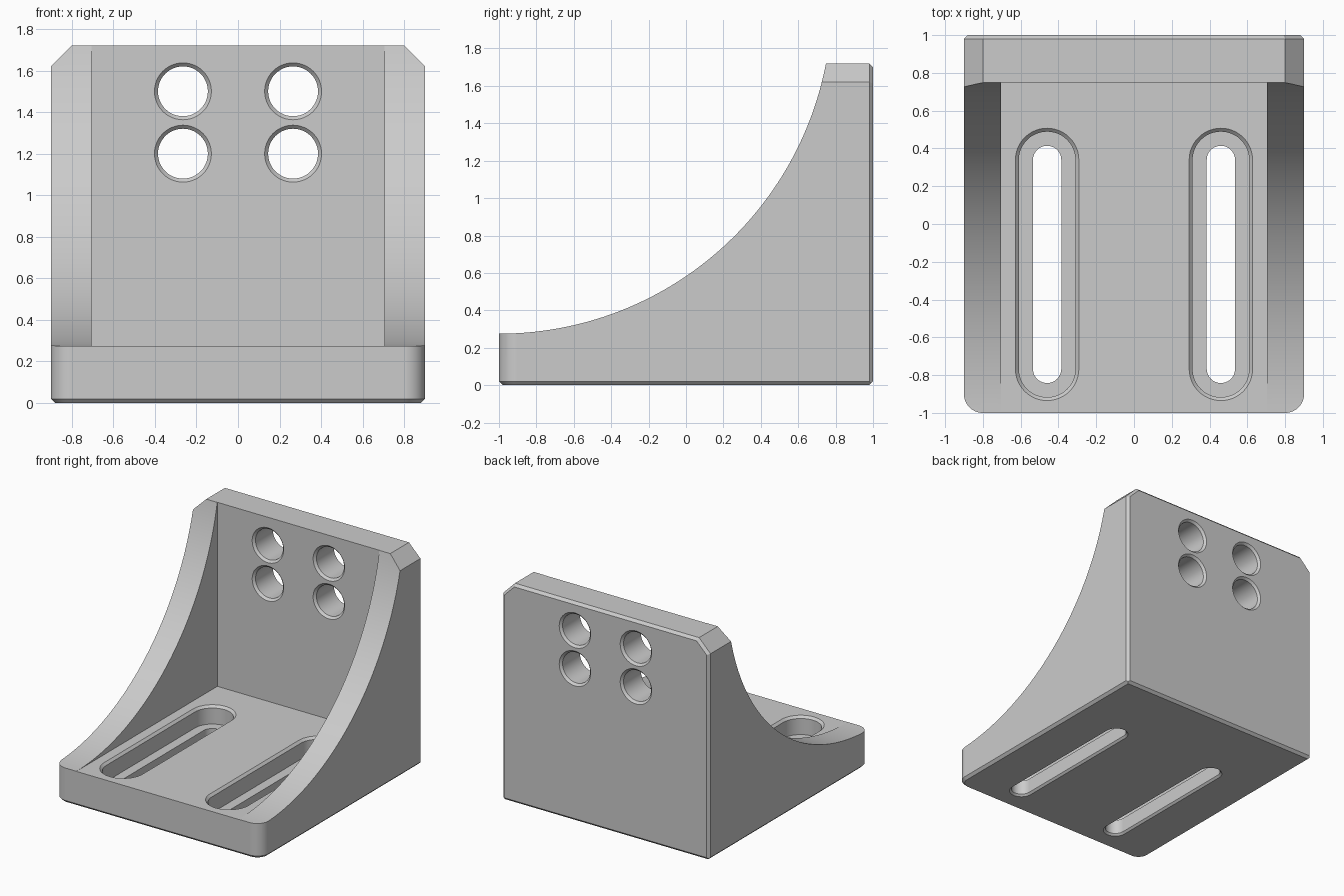
import bpy, bmesh
from math import pi, sin, cos, acos, radians
from mathutils import Matrix, Vector

cube = bpy.data.objects.get("Cube")
if cube:
    bpy.data.objects.remove(cube)

grey = bpy.data.materials.new("light grey")
grey.use_nodes = True
grey.diffuse_color = (0.6, 0.6, 0.6, 1)
grey.node_tree.nodes["Principled BSDF"].inputs["Base Color"].default_value = (0.6, 0.6, 0.6, 1)

HALF_W, HEIGHT, FLOOR, PLATE_Y = 0.9, 1.72, 0.274, 0.75
EDGE, CLIP, ROUND = 0.02, 0.1, 0.1


def make_object(name, bm):
    bmesh.ops.recalc_face_normals(bm, faces=bm.faces)
    mesh = bpy.data.meshes.new(name)
    bm.to_mesh(mesh)
    bm.free()
    mesh.materials.append(grey)
    obj = bpy.data.objects.new(name, mesh)
    bpy.context.collection.objects.link(obj)
    return obj


def slice_off(bm, point, normal):
    """Remove everything beyond a plane and close the cut."""
    bmesh.ops.bisect_plane(bm, geom=bm.verts[:] + bm.edges[:] + bm.faces[:], dist=1e-5,
                           plane_co=point, plane_no=normal, clear_outer=True)
    bmesh.ops.holes_fill(bm, edges=[e for e in bm.edges if e.is_boundary], sides=0)


def slot_cutter(name, levels, half_len, matrix):
    """Stack of stadium outlines (height, radius), lofted into one solid."""
    bm = bmesh.new()
    n = 24
    rings = []
    for z, r in levels:
        ring = []
        for side in (1, -1):
            for i in range(n + 1):
                if half_len == 0 and i == n:
                    continue
                a = pi * i / n
                ring.append(bm.verts.new((side * r * cos(a), side * (half_len + r * sin(a)), z)))
        rings.append(ring)
    for low, high in zip(rings, rings[1:]):
        for i in range(len(low)):
            j = (i + 1) % len(low)
            bm.faces.new((low[i], low[j], high[j], high[i]))
    bm.faces.new(rings[0])
    bm.faces.new(rings[-1])
    bm.transform(matrix)
    return make_object(name, bm)


# Side profile with the sweeping rib curve, extruded across the width
radius = 1.78
centre_z = 0.275 + radius
sweep = acos((centre_z - HEIGHT) / radius)
steps = 64
profile = [(-1, 0), (1, 0), (1, HEIGHT)]
for i in range(steps, -1, -1):
    a = sweep * i / steps
    profile.append((radius * sin(a) - 1, centre_z - radius * cos(a)))
bm = bmesh.new()
sides = [[bm.verts.new((x, y, z)) for y, z in profile] for x in (-HALF_W, HALF_W)]
for i in range(len(profile)):
    j = (i + 1) % len(profile)
    bm.faces.new((sides[0][i], sides[0][j], sides[1][j], sides[1][i]))
for side in sides:
    bm.faces.new(side)
bmesh.ops.recalc_face_normals(bm, faces=bm.faces)

# Clipped top corners
for s in (-1, 1):
    slice_off(bm, Vector((s * HALF_W, 0, HEIGHT - CLIP)), Vector((s, 0, 1)))

# Rounded front corners, then a chamfer all round the bottom
rim = [(Vector((0, -1, 0)), Vector((0, -1, 0))), (Vector((0, 1, 0)), Vector((0, 1, 0)))]
facets = 10
for s in (-1, 1):
    rim.append((Vector((s * HALF_W, 0, 0)), Vector((s, 0, 0))))
    for i in range(facets):
        a = pi / 2 * (i + 0.5) / facets
        d = Vector((s * cos(a), -sin(a), 0))
        point = Vector((s * (HALF_W - ROUND), ROUND - 1, 0)) + d * ROUND
        slice_off(bm, point, d)
        rim.append((point, d))
for point, d in rim:
    slice_off(bm, point + Vector((0, 0, EDGE)), d - Vector((0, 0, 1)))

# Chamfer round the back: sides, top and clipped corners
back = Vector((0, 1, 0))
slice_off(bm, Vector((0, 1 - EDGE, HEIGHT)), back + Vector((0, 0, 1)))
for s in (-1, 1):
    corner = Vector((s * HALF_W, 1 - EDGE, HEIGHT - CLIP))
    slice_off(bm, corner, back + Vector((s, 0, 0)))
    slice_off(bm, corner, back + Vector((s, 0, 1)).normalized())
bracket = make_object("angle_bracket", bm)

cutters = []

# Pocket between the two side ribs
bm = bmesh.new()
bmesh.ops.create_cube(bm, size=1)
depth, tall = PLATE_Y + 1.5, 2
bm.transform(Matrix.Translation((0, PLATE_Y - depth / 2, FLOOR + tall / 2))
             @ Matrix.Diagonal((1.41, depth, tall, 1)))
cutters.append(make_object("pocket_cutter", bm))

# Counterbored slots in the base, chamfered at both mouths
slot_levels = [(-0.02, 0.11), (0.015, 0.075), (0.13, 0.075), (0.13, 0.15),
               (FLOOR - 0.018, 0.15), (FLOOR + 0.02, 0.188)]
for x, side in ((0.46, "left"), (-0.46, "right")):
    cutters.append(slot_cutter(side + "_slot_cutter", slot_levels, 0.553,
                               Matrix.Translation((x, -0.214, 0))))

# Four bolt holes in the upright plate, chamfered at both mouths
hole_levels = [(-0.02, 0.157), (0.017, 0.12), (0.233, 0.12), (0.27, 0.157)]
for x in (-0.265, 0.265):
    for z in (1.2, 1.5):
        cutters.append(slot_cutter("bolt_hole_cutter", hole_levels, 0,
                                   Matrix.Translation((x, 1, z)) @ Matrix.Rotation(radians(90), 4, 'X')))

# Cut everything out of the block
bpy.context.view_layer.update()
bpy.context.view_layer.objects.active = bracket
for cutter in cutters:
    mod = bracket.modifiers.new(cutter.name, 'BOOLEAN')
    mod.operation, mod.solver, mod.object = 'DIFFERENCE', 'EXACT', cutter
    bpy.ops.object.modifier_apply(modifier=mod.name)
for cutter in cutters:
    bpy.data.objects.remove(cutter)

# Smooth the curved walls, keep flat faces flat and machined edges sharp
bpy.ops.object.select_all(action='DESELECT')
bracket.select_set(True)
bpy.ops.object.shade_smooth_by_angle(angle=radians(20))
weighted = bracket.modifiers.new("flat_face_normals", 'WEIGHTED_NORMAL')
weighted.keep_sharp = True
